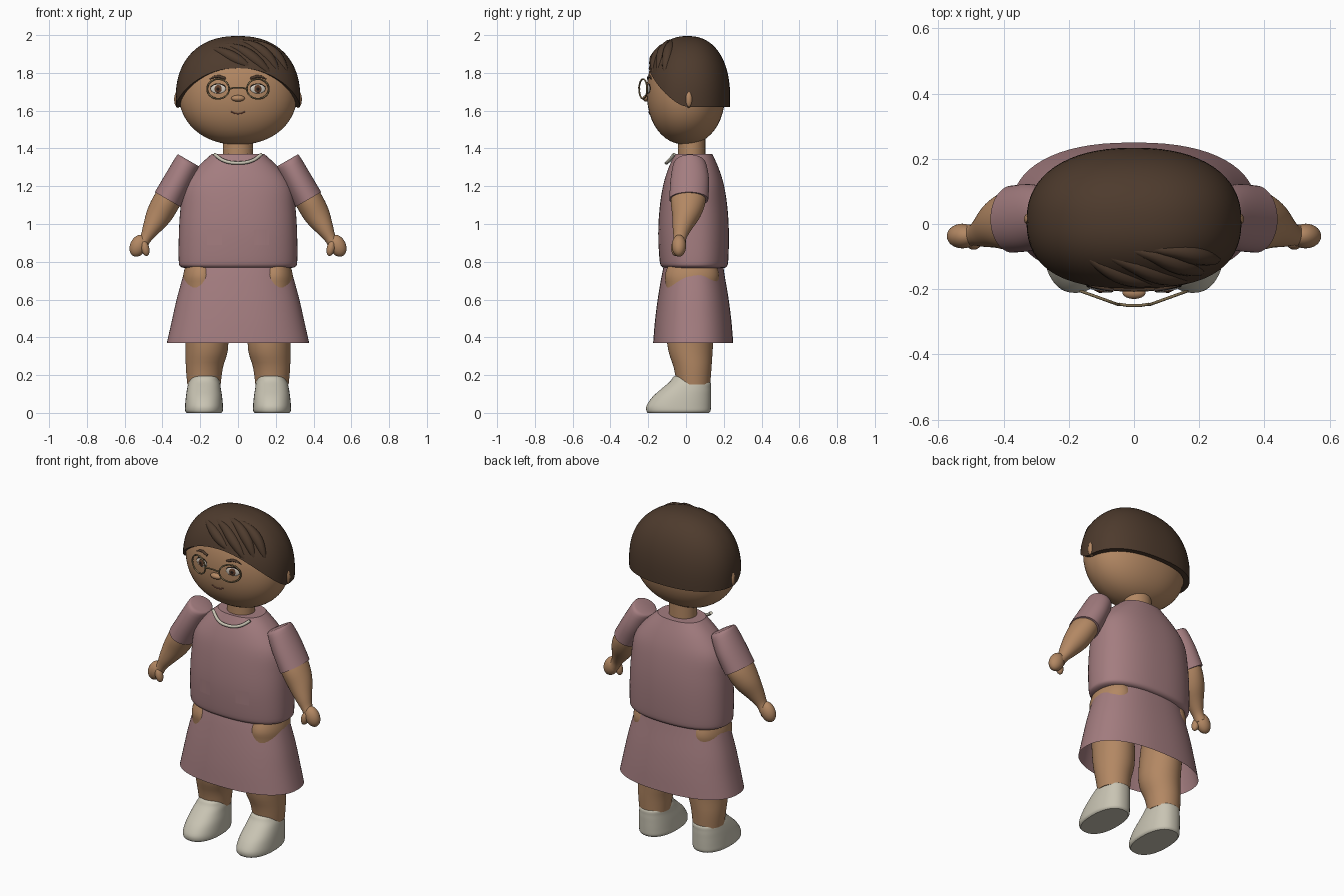
import bpy, bmesh, math
from mathutils import Vector, Matrix

if "Cube" in bpy.data.objects:
    bpy.data.objects.remove(bpy.data.objects["Cube"])

def material(name, rgb):
    m = bpy.data.materials.new(name)
    m.diffuse_color = (*rgb, 1)
    m.use_nodes = True
    m.node_tree.nodes["Principled BSDF"].inputs["Base Color"].default_value = m.diffuse_color
    return m

SKIN = material("skin brown", (0.45, 0.245, 0.125))
HAIR = material("dark brown hair", (0.075, 0.043, 0.026))
DRESS = material("dusty mauve", (0.37, 0.205, 0.215))
CREAM = material("warm cream", (0.58, 0.55, 0.45))
FRAME = material("bronze frame", (0.22, 0.16, 0.08))
WHITE = material("eye white", (0.62, 0.57, 0.50))
IRIS = material("iris brown", (0.12, 0.05, 0.025))
DARK = material("near black", (0.015, 0.01, 0.008))
LIP = material("lip brown", (0.24, 0.09, 0.06))

def spow(v, p):
    return math.copysign(abs(v) ** p, v)

def finish(bm, name, mat, angle=40):
    bmesh.ops.remove_doubles(bm, verts=bm.verts, dist=1e-5)
    bmesh.ops.recalc_face_normals(bm, faces=bm.faces)
    me = bpy.data.meshes.new(name)
    bm.to_mesh(me)
    bm.free()
    ob = bpy.data.objects.new(name, me)
    bpy.context.collection.objects.link(ob)
    me.materials.append(mat)
    bpy.ops.object.select_all(action='DESELECT')
    bpy.context.view_layer.objects.active = ob
    ob.select_set(True)
    bpy.ops.object.shade_smooth_by_angle(angle=math.radians(angle))
    return ob

def smooth_path(keys, steps):
    """Catmull-Rom interpolation of equal-length tuples."""
    out = []
    for i in range(len(keys) - 1):
        p = [keys[max(0, min(len(keys) - 1, i + k))] for k in (-1, 0, 1, 2)]
        for s in range(steps):
            t = s / steps
            out.append([0.5 * (2 * b + (c - a) * t + (2*a - 5*b + 4*c - d) * t*t
                               + (3*b - a - 3*c + d) * t**3) for a, b, c, d in zip(*p)])
    return out + [list(keys[-1])]

def loft(name, mat, keys, n=2.0, tilt=0.0, seg=48, steps=4, cap=True):
    """keys: centre x, y, z, half width, half depth; rings tilt in the xz plane."""
    bm = bmesh.new()
    rings = []
    for cx, cy, cz, a, b in smooth_path(keys, steps):
        ring = []
        for i in range(seg):
            t = 2 * math.pi * i / seg
            u, v = a * spow(math.cos(t), 2 / n), b * spow(math.sin(t), 2 / n)
            ring.append(bm.verts.new((cx + u * math.cos(tilt), cy + v, cz + u * math.sin(tilt))))
        rings.append(ring)
    for r, q in zip(rings, rings[1:]):
        for i in range(seg):
            j = (i + 1) % seg
            bm.faces.new((r[i], r[j], q[j], q[i]))
    if cap:
        bm.faces.new(rings[0])
        bm.faces.new(rings[-1])
    return finish(bm, name, mat)

def blob(name, mat, loc, size, yaw=0.0, roll=0.0):
    bm = bmesh.new()
    bmesh.ops.create_uvsphere(bm, u_segments=24, v_segments=14, radius=1)
    m = (Matrix.Translation(loc) @ Matrix.Rotation(yaw, 4, 'Z') @ Matrix.Rotation(roll, 4, 'Y')
         @ Matrix.Diagonal((*size, 1)))
    bm.transform(m)
    return finish(bm, name, mat)

def tube(name, mat, pts, r, closed=False, radii=None):
    cu = bpy.data.curves.new(name, 'CURVE')
    cu.dimensions = '3D'
    cu.bevel_depth, cu.bevel_resolution, cu.use_fill_caps = r, 3, True
    sp = cu.splines.new('POLY')
    sp.points.add(len(pts) - 1)
    for i, p in enumerate(pts):
        sp.points[i].co = (*p, 1)
        sp.points[i].radius = radii[i] if radii else 1
    sp.use_cyclic_u = closed
    sp.use_smooth = True
    cu.materials.append(mat)
    ob = bpy.data.objects.new(name, cu)
    bpy.context.collection.objects.link(ob)
    return ob

# Head: superellipsoid
HEAD = (0.315, 0.208, 0.28, 2.15, 0.0, 1.70)     # half sizes, exponent, centre y and z
CAP = (0.33, 0.226, 0.335, 2.3, 0.008, 1.66)

def front_y(shape, x, z):
    a, b, c, n, cy, cz = shape
    return cy - b * max(0, 1 - abs(x / a) ** n - abs((z - cz) / c) ** n) ** (1 / n)

def shell_point(shape, az, el):
    a, b, c, n, cy, cz = shape
    p = 2 / n
    ce = max(0, math.cos(el)) ** p
    return Vector((a * spow(math.cos(az), p) * ce, cy + b * spow(math.sin(az), p) * ce,
                   cz + c * spow(math.sin(el), p)))

def shell(name, mat, shape, edge_z=None, seg=64, rows=24):
    """Superellipsoid; edge_z(azimuth) sets the open lower edge."""
    bm = bmesh.new()
    grid = []
    for i in range(seg):
        az = 2 * math.pi * i / seg
        low = -math.pi / 2
        if edge_z:
            low = math.asin(spow((edge_z(az) - shape[5]) / shape[2], shape[3] / 2))
        col = [shell_point(shape, az, low + (math.pi / 2 - low) * j / rows) for j in range(rows + 1)]
        if edge_z:                               # inner lip hides the gap under the edge
            col.insert(0, Vector((col[0].x * 0.9, col[0].y * 0.88, col[0].z)))
        grid.append([bm.verts.new(p) for p in col])
    for i in range(seg):
        p, q = grid[i], grid[(i + 1) % seg]
        for j in range(len(p) - 1):
            bm.faces.new((p[j], q[j], q[j + 1], p[j + 1]))
    return finish(bm, name, mat)

shell("head", SKIN, HEAD)
shell("hair_cap", HAIR, CAP,
      lambda az: 1.62 + 0.205 * max(0, -math.sin(az)) ** 1.4)

# Swept fringe locks lying on the hair cap
locks = [[(-0.17, 1.94), (-0.09, 1.92), (0.0, 1.875), (0.07, 1.835)],
         [(-0.13, 1.965), (0.0, 1.935), (0.1, 1.87), (0.18, 1.79)],
         [(-0.05, 1.98), (0.07, 1.955), (0.16, 1.89), (0.22, 1.80)],
         [(0.01, 1.982), (0.13, 1.95), (0.21, 1.89), (0.265, 1.80)]]
for k, keys in enumerate(locks):
    path = smooth_path(keys, 6)
    pts = [(x, front_y(CAP, x, z) + 0.012, z - 0.008) for x, z in path]
    radii = [0.12 + 0.88 * math.sin(math.pi * (i / (len(path) - 1)) ** 1.2) for i in range(len(path))]
    tube(f"fringe_lock_{k + 1}", HAIR, pts, 0.031, radii=radii)

# Face details
blob("nose", SKIN, (0, -0.21, 1.665), (0.036, 0.02, 0.017))
mouth = [(x, front_y(HEAD, x, z) - 0.001, z) for x, z in
         [(-0.037, 1.595), (-0.02, 1.586), (0, 1.583), (0.02, 1.586), (0.037, 1.595)]]
tube("mouth", LIP, mouth, 0.003)
for s, side in ((-1, "left"), (1, "right")):
    ex, ez, yaw = 0.105 * s, 1.715, 0.2 * s
    ey = front_y(HEAD, ex, ez)
    blob(f"eye_outline_{side}", DARK, (ex, ey, ez + 0.003), (0.043, 0.005, 0.026), yaw)
    blob(f"eye_white_{side}", WHITE, (ex, ey - 0.002, ez), (0.040, 0.006, 0.024), yaw)
    blob(f"iris_{side}", IRIS, (ex, ey - 0.005, ez), (0.021, 0.006, 0.021), yaw)
    blob(f"pupil_{side}", DARK, (ex, ey - 0.008, ez), (0.010, 0.005, 0.010), yaw)
    brow = [(s * x, front_y(HEAD, x, z) - 0.002, z) for x, z in
            [(0.065, 1.77), (0.10, 1.782), (0.125, 1.779), (0.15, 1.766)]]
    tube(f"eyebrow_{side}", HAIR, brow, 0.008, radii=[0.8, 1, 0.8, 0.3])
    blob(f"ear_{side}", SKIN, (0.318 * s, 0.015, 1.66), (0.02, 0.02, 0.045))
    # Round spectacle rim following the face
    rim = []
    for i in range(40):
        t = 2 * math.pi * i / 40
        dx = 0.058 * math.cos(t)
        rim.append((s * (0.105 + dx), -0.227 + 0.36 * dx, 1.715 + 0.052 * math.sin(t)))
    tube(f"spectacle_rim_{side}", FRAME, rim, 0.0045, closed=True)
tube("spectacle_bridge", FRAME, [(-0.046, -0.246, 1.715), (-0.02, -0.25, 1.722),
                                 (0.02, -0.25, 1.722), (0.046, -0.246, 1.715)], 0.0045)

# Neck, top and skirt
loft("neck", SKIN, [(0, 0.03, 1.34, 0.08, 0.072), (0, 0.03, 1.48, 0.08, 0.072)])
loft("top", DRESS, [(0, 0.045, 0.765, 0.27, 0.15), (0, 0.043, 0.775, 0.305, 0.172),
                    (0, 0.042, 0.81, 0.314, 0.182), (0, 0.04, 0.95, 0.313, 0.187),
                    (0, 0.04, 1.08, 0.305, 0.18), (0, 0.04, 1.2, 0.288, 0.162),
                    (0, 0.04, 1.29, 0.225, 0.135), (0, 0.04, 1.37, 0.14, 0.10)], n=2.35, seg=64)
loft("skirt", DRESS, [(0, 0.04, 0.79, 0.27, 0.155), (0, 0.038, 0.72, 0.292, 0.168),
                      (0, 0.038, 0.6, 0.325, 0.188), (0, 0.038, 0.48, 0.352, 0.203),
                      (0, 0.038, 0.37, 0.377, 0.212)], n=2.35, seg=64, cap=False)

# Cream neckline trim
tube("neckline_trim", CREAM,
     smooth_path([(-0.125, -0.062, 1.37), (-0.085, -0.085, 1.34), (-0.035, -0.102, 1.325),
                  (0.035, -0.102, 1.325), (0.085, -0.085, 1.34), (0.125, -0.062, 1.37)], 4), 0.009)

# Patch pockets: thin curved plates on the front of the top
for s, side in ((-1, "left"), (1, "right")):
    bm = bmesh.new()
    cols = []
    for i in range(5):
        x = 0.085 + 0.02 * i
        y = 0.04 - 0.187 * (1 - (x / 0.313) ** 2.35) ** (1 / 2.35) - 0.003
        cols.append([bm.verts.new((s * x, y, z)) for z in (0.89, 0.97)])
    for p, q in zip(cols, cols[1:]):
        bm.faces.new((p[0], q[0], q[1], p[1]))
    bmesh.ops.solidify(bm, geom=bm.faces[:], thickness=0.006)
    finish(bm, f"pocket_{side}", DRESS)

# Arms, legs and shoes
for s, side in ((-1, "left"), (1, "right")):
    tilt = s * math.radians(30)
    loft(f"sleeve_{side}", DRESS,
         [(s * 0.262, 0.02, 1.337, 0.062, 0.06), (s * 0.27, 0.02, 1.322, 0.068, 0.085),
          (s * 0.315, 0.02, 1.235, 0.074, 0.102), (s * 0.373, 0.015, 1.13, 0.078, 0.103)], tilt=tilt)
    loft(f"arm_{side}", SKIN,
         [(s * 0.33, 0.015, 1.2, 0.068, 0.088), (s * 0.378, 0.012, 1.12, 0.073, 0.092),
          (s * 0.42, 0.002, 1.045, 0.068, 0.075), (s * 0.46, -0.02, 0.975, 0.047, 0.05),
          (s * 0.488, -0.032, 0.925, 0.031, 0.034), (s * 0.51, -0.035, 0.89, 0.032, 0.034)], tilt=tilt)
    blob(f"hand_{side}", SKIN, (s * 0.527, -0.037, 0.885), (0.044, 0.038, 0.061), roll=-s * 0.45)
    blob(f"thumb_{side}", SKIN, (s * 0.492, -0.056, 0.872), (0.022, 0.023, 0.042), roll=s * 0.25)
    loft(f"leg_{side}", SKIN,
         [(s * 0.19, 0.035, 0.80, 0.08, 0.12), (s * 0.193, 0.032, 0.73, 0.097, 0.143),
          (s * 0.185, 0.03, 0.64, 0.105, 0.135), (s * 0.165, 0.022, 0.37, 0.114, 0.122),
          (s * 0.178, 0.035, 0.24, 0.098, 0.1), (s * 0.18, 0.04, 0.15, 0.088, 0.088)])
    loft(f"shoe_{side}", CREAM,
         [(s * 0.18, -0.04, 0.0, 0.092, 0.162), (s * 0.18, -0.04, 0.012, 0.1, 0.17),
          (s * 0.18, -0.038, 0.04, 0.1, 0.17), (s * 0.18, -0.022, 0.085, 0.096, 0.155),
          (s * 0.18, 0.003, 0.13, 0.089, 0.13), (s * 0.178, 0.02, 0.165, 0.082, 0.106),
          (s * 0.176, -0.005, 0.187, 0.066, 0.065), (s * 0.176, -0.02, 0.195, 0.045, 0.04)], n=2.3)
